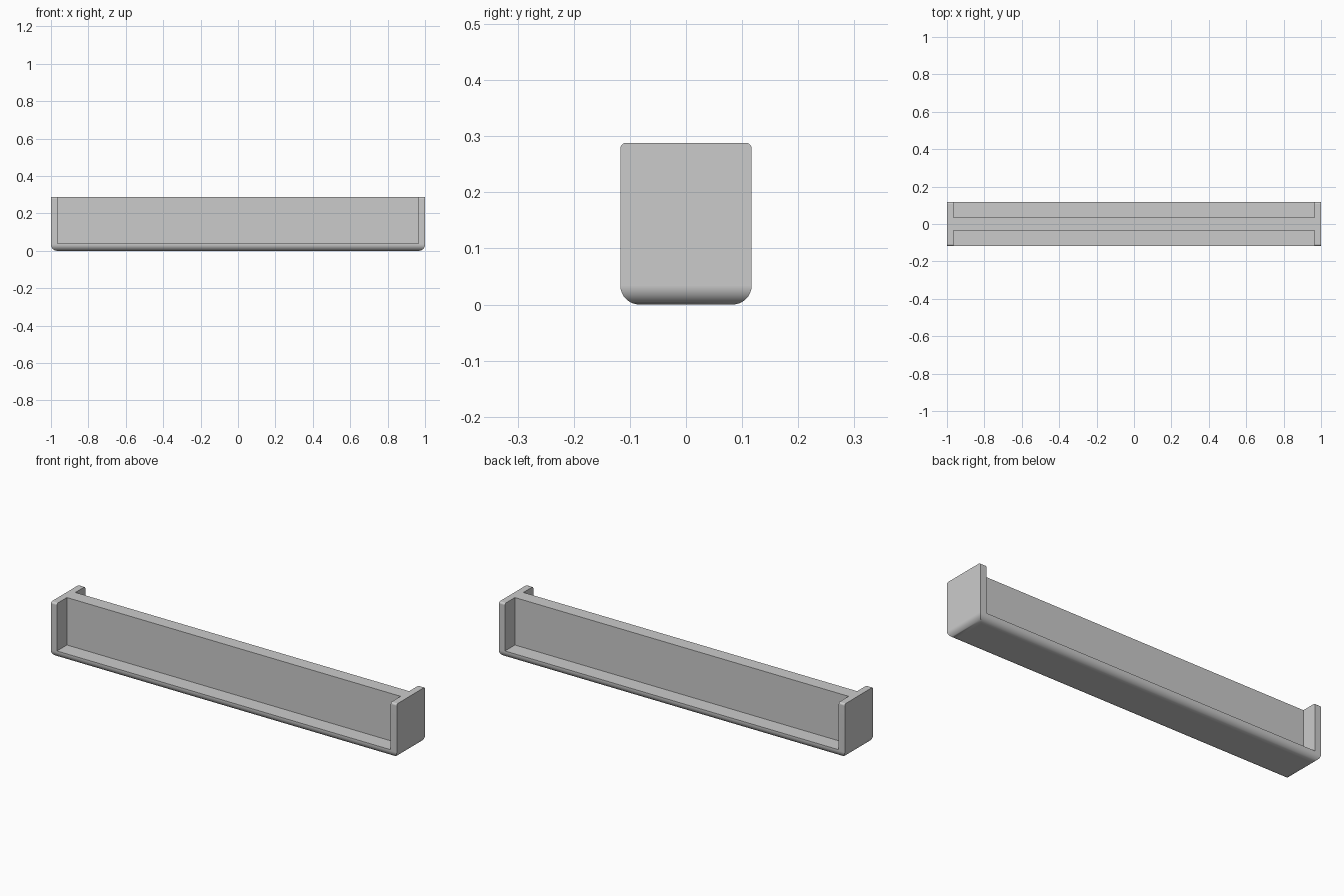
import bpy
import bmesh
import math
from mathutils import Vector

default_cube = bpy.data.objects.get("Cube")
if default_cube:
    bpy.data.objects.remove(default_cube, do_unlink=True)

LENGTH, DEPTH, HEIGHT = 2.0, 0.234, 0.288
END, WALL, FLOOR = 0.035, 0.07, 0.04
BOTTOM_RADIUS, TOP_RADIUS = 0.034, 0.01

grey = bpy.data.materials.new("Light grey")
grey.use_nodes = True
colour = (0.6, 0.6, 0.6, 1)
grey.diffuse_color = colour
grey.node_tree.nodes["Principled BSDF"].inputs["Base Color"].default_value = colour


def make_box(name, low, high, rounding=()):
    """Box between two corners; rounding holds (edge rule, radius, segments)."""
    low, high = Vector(low), Vector(high)
    bm = bmesh.new()
    bmesh.ops.create_cube(bm, size=1)
    for v in bm.verts:
        v.co = (low + high) / 2 + v.co * (high - low)
    for rule, radius, segments in rounding:
        edges = [e for e in bm.edges if rule(*(v.co for v in e.verts))]
        bmesh.ops.bevel(bm, geom=edges, offset=radius, segments=segments,
                        profile=0.5, affect='EDGES', clamp_overlap=True)
    bmesh.ops.recalc_face_normals(bm, faces=bm.faces[:])
    mesh = bpy.data.meshes.new(name)
    bm.to_mesh(mesh)
    bm.free()
    mesh.materials.append(grey)
    obj = bpy.data.objects.new(name, mesh)
    bpy.context.collection.objects.link(obj)
    return obj


def is_top_long_edge(a, b):
    return min(a.z, b.z) > HEIGHT - 0.001 and abs(a.x - b.x) > 1


def is_bottom_edge(a, b):
    return max(a.z, b.z) < 0.001


# Solid body with rounded underside and softened top corners
tray = make_box("double_sided_tray", (-LENGTH / 2, -DEPTH / 2, 0),
                (LENGTH / 2, DEPTH / 2, HEIGHT),
                [(is_top_long_edge, TOP_RADIUS, 5),
                 (is_bottom_edge, BOTTOM_RADIUS, 8)])

# Open a pocket on each side of the central wall
bpy.context.view_layer.objects.active = tray
for side in (-1, 1):
    inner, outer = side * WALL / 2, side * DEPTH
    cutter = make_box("pocket_cutter",
                      (-LENGTH / 2 + END, min(inner, outer), FLOOR),
                      (LENGTH / 2 - END, max(inner, outer), HEIGHT * 2))
    cutter.hide_render = True
    cut = tray.modifiers.new("Pocket", 'BOOLEAN')
    cut.operation = 'DIFFERENCE'
    cut.solver = 'EXACT'
    cut.object = cutter
    bpy.ops.object.modifier_apply(modifier=cut.name)
    bpy.data.objects.remove(cutter, do_unlink=True)

# Smooth rounded edges, crisp corners
for obj in bpy.context.selected_objects:
    obj.select_set(False)
tray.select_set(True)
bpy.ops.object.shade_smooth_by_angle(angle=math.radians(30))
weighted = tray.modifiers.new("Flat panels", 'WEIGHTED_NORMAL')
weighted.keep_sharp = True
